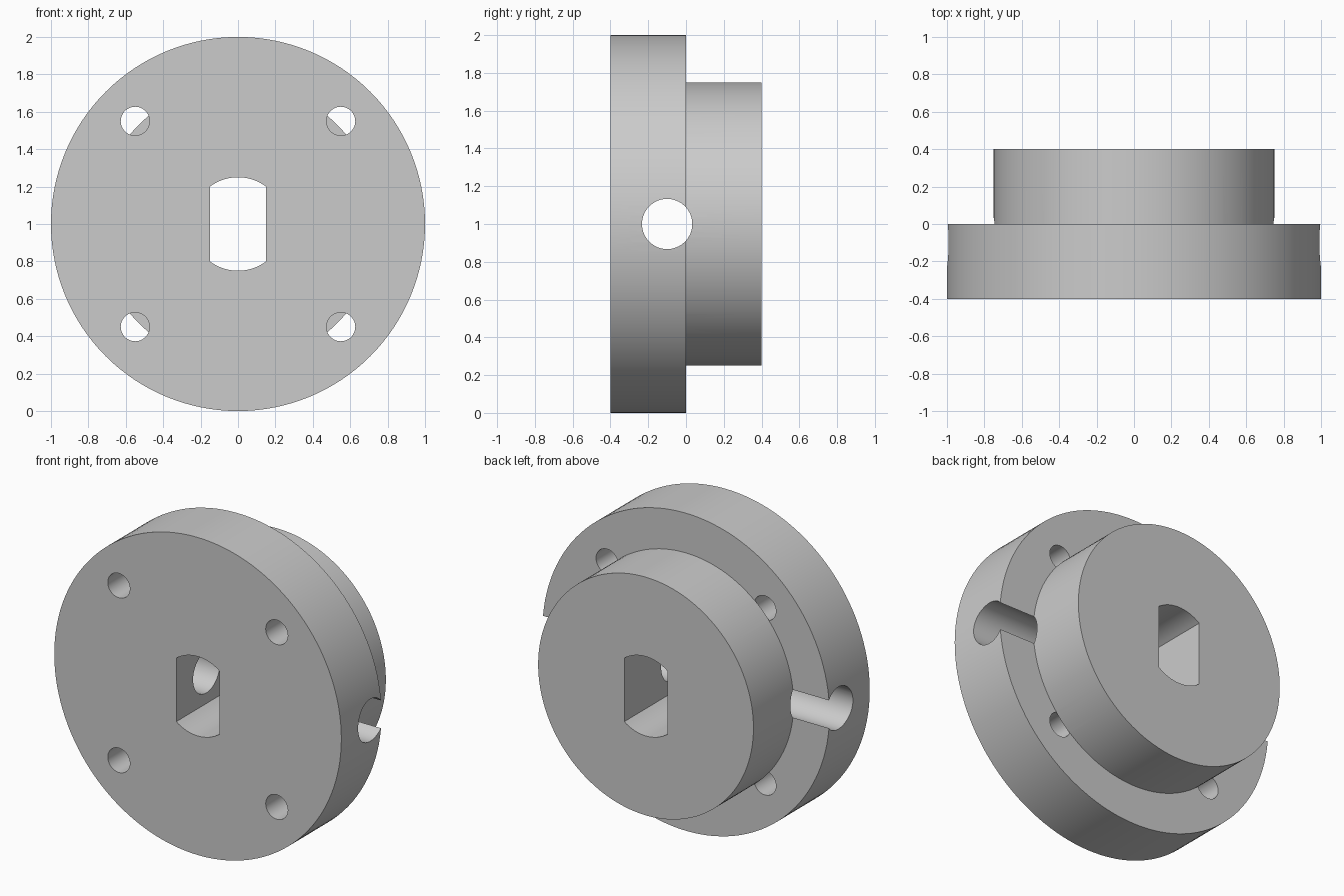
import bpy, bmesh, math
from mathutils import Matrix, Vector

if "Cube" in bpy.data.objects:
    bpy.data.objects.remove(bpy.data.objects["Cube"], do_unlink=True)

CENTRE = Vector((0, 0, 1))
grey = bpy.data.materials.new("plain grey")
grey.use_nodes = True
grey.diffuse_color = (0.6, 0.6, 0.6, 1)
grey.node_tree.nodes["Principled BSDF"].inputs["Base Color"].default_value = grey.diffuse_color


def prism(name, outline, start, end, axis="Y", offset=(0, 0, 0)):
    """Extrude a closed 2D outline along the axis between two positions."""
    bm = bmesh.new()

    def ring(d):
        return [bm.verts.new(CENTRE + Vector(offset) +
                             Vector((u, d, v) if axis == "Y" else (d, u, v)))
                for u, v in outline]

    near, far = ring(start), ring(end)
    bm.faces.new(near)
    bm.faces.new(far[::-1])
    for i in range(len(near)):
        bm.faces.new((near[i - 1], far[i - 1], far[i], near[i]))
    bmesh.ops.recalc_face_normals(bm, faces=bm.faces)
    mesh = bpy.data.meshes.new(name)
    bm.to_mesh(mesh)
    bm.free()
    mesh.materials.append(grey)
    obj = bpy.data.objects.new(name, mesh)
    bpy.context.collection.objects.link(obj)
    return obj


def arc(radius, start, end, steps):
    angles = [start + (end - start) * i / steps for i in range(steps + 1)]
    return [(radius * math.cos(a), radius * math.sin(a)) for a in angles]


def circle(radius, sides=128):
    return arc(radius, 0, math.tau, sides)[:-1]


def combine(target, tool, operation):
    """Apply a boolean and discard the tool."""
    mod = target.modifiers.new(operation, "BOOLEAN")
    mod.operation, mod.solver, mod.object = operation, "EXACT", tool
    bpy.context.view_layer.update()
    bpy.context.view_layer.objects.active = target
    bpy.ops.object.modifier_apply(modifier=mod.name)
    bpy.data.objects.remove(tool, do_unlink=True)


# Flange with four screw holes
body = prism("flanged_hub", circle(1), -0.4, 0)
for sx in (-1, 1):
    for sz in (-1, 1):
        hole = prism("screw_hole", circle(0.077, 48), -0.5, 0.1,
                     offset=(sx * 0.55, 0, sz * 0.55))
        combine(body, hole, "DIFFERENCE")

# Raised hub on the back, sunk slightly into the flange
combine(body, prism("hub", circle(0.75), -0.002, 0.4), "UNION")

# Central shaft bore: round top and bottom, flat sides
flat = math.acos(0.15 / 0.25)
outline = arc(0.25, flat, math.pi - flat, 16) + arc(0.25, math.pi + flat, math.tau - flat, 16)
combine(body, prism("shaft_bore", outline, -0.5, 0.5), "DIFFERENCE")

# Cross hole through both sides of the rim
cross = prism("cross_hole", circle(0.133, 64), -1.2, 1.2, axis="X", offset=(0, -0.1, 0))
combine(body, cross, "DIFFERENCE")

# Smooth walls with crisp edges
bpy.ops.object.select_all(action="DESELECT")
body.select_set(True)
bpy.context.view_layer.objects.active = body
bpy.ops.object.shade_smooth_by_angle(angle=math.radians(30))
